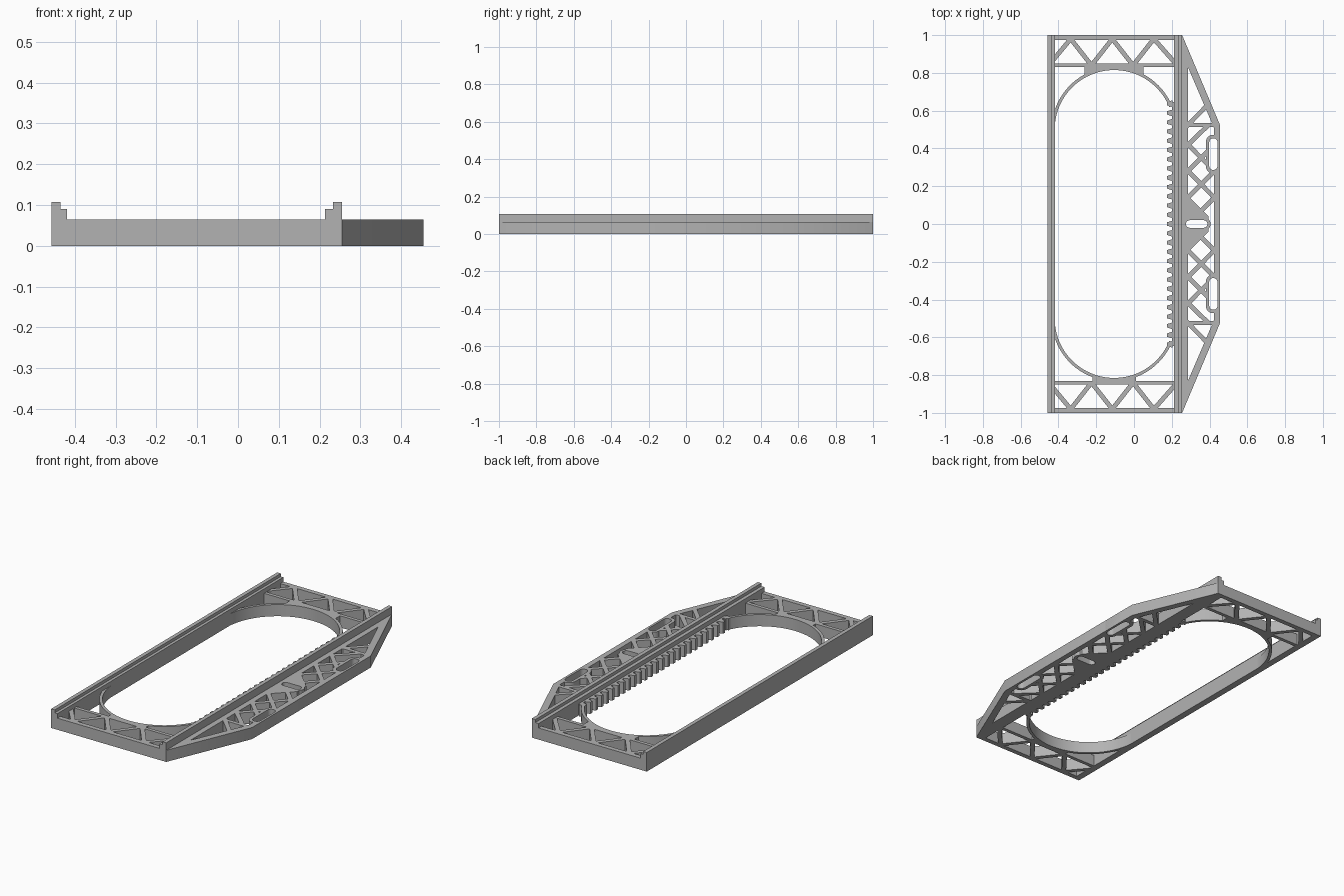
import bpy, bmesh
from math import cos, sin, pi, radians, hypot

cube = bpy.data.objects.get("Cube")
if cube:
    bpy.data.objects.remove(cube, do_unlink=True)

grey = bpy.data.materials.new("matte_grey")
grey.use_nodes = True
GREY = (0.45, 0.45, 0.45, 1)
grey.diffuse_color = GREY
grey.node_tree.nodes["Principled BSDF"].inputs["Base Color"].default_value = GREY

DECK = 0.065          # height of the flat frame
RAIL_IN, RAIL_OUT = 0.213, 0.255
RING_X, RING_Y, RING_R = -0.105, 0.5, 0.315


def finish(name, bm):
    bmesh.ops.recalc_face_normals(bm, faces=bm.faces)
    mesh = bpy.data.meshes.new(name)
    bm.to_mesh(mesh)
    bm.free()
    mesh.materials.append(grey)
    obj = bpy.data.objects.new(name, mesh)
    bpy.context.collection.objects.link(obj)
    return obj


def add_prism(bm, pts, z0=0, z1=DECK):
    face = bm.faces.new([bm.verts.new((x, y, z0)) for x, y in pts])
    ext = bmesh.ops.extrude_face_region(bm, geom=[face])
    verts = [v for v in ext["geom"] if isinstance(v, bmesh.types.BMVert)]
    bmesh.ops.translate(bm, verts=verts, vec=(0, 0, z1 - z0))


def prisms(name, outlines, z0=0, z1=DECK):
    bm = bmesh.new()
    for pts in outlines:
        add_prism(bm, pts, z0, z1)
    return finish(name, bm)


def rect(x0, x1, y0, y1):
    return [(x0, y0), (x1, y0), (x1, y1), (x0, y1)]


def flip(pts):
    return [(x, -y) for x, y in pts]


def strut(a, b, w=0.024):
    dx, dy = b[0] - a[0], b[1] - a[1]
    k = w / 2 / hypot(dx, dy)
    nx, ny = -dy * k, dx * k
    return [(a[0] + nx, a[1] + ny), (b[0] + nx, b[1] + ny),
            (b[0] - nx, b[1] - ny), (a[0] - nx, a[1] - ny)]


def arc(cx, cy, r, a0, a1, n=32):
    angles = [radians(a0 + (a1 - a0) * i / n) for i in range(n + 1)]
    return [(cx + r * cos(a), cy + r * sin(a)) for a in angles]


def slot(cx, cy, half, r, upright):
    # Stadium outline, lying along x or y
    if upright:
        return arc(cx, cy + half, r, 0, 180, 12) + arc(cx, cy - half, r, 180, 360, 12)
    return arc(cx + half, cy, r, -90, 90, 12) + arc(cx - half, cy, r, 90, 270, 12)


def cut(obj, cutter):
    mod = obj.modifiers.new("cut", "BOOLEAN")
    mod.operation, mod.solver, mod.object = "DIFFERENCE", "EXACT", cutter
    graph = bpy.context.evaluated_depsgraph_get()
    mesh = bpy.data.meshes.new_from_object(obj.evaluated_get(graph))
    obj.modifiers.clear()
    obj.data = mesh


# Stepped rails along both long sides
def rail(name, outer, inner, step):
    bm = bmesh.new()
    profile = [(outer, 0), (inner, 0), (inner, 0.09), (step, 0.09),
               (step, 0.107), (outer, 0.107)]
    face = bm.faces.new([bm.verts.new((x, -1, z)) for x, z in profile])
    ext = bmesh.ops.extrude_face_region(bm, geom=[face])
    verts = [v for v in ext["geom"] if isinstance(v, bmesh.types.BMVert)]
    bmesh.ops.translate(bm, verts=verts, vec=(0, 2, 0))
    return finish(name, bm)


rail("right_rail", -0.457, -0.419, -0.435)
rail("left_rail", RAIL_OUT, RAIL_IN, 0.233)

# Trussed ends and the rounded opening wall
zigzag = [(-0.435, 0.86), (-0.335, 0.98), (-0.225, 0.84), (-0.115, 0.98),
          (-0.005, 0.84), (0.105, 0.98), (0.22, 0.85)]
for label, side, fill in (("back", 1, 0.156), ("front", -1, 0.116)):
    def place(pts):
        return pts if side > 0 else flip(pts)

    prisms(label + "_end_beam", [place(rect(-0.43, 0.235, 0.973, 1))])
    prisms(label + "_inner_beam", [place(rect(-0.43, 0.235, 0.83, 0.85))])
    prisms(label + "_end_truss",
           [place(strut(a, b)) for a, b in zip(zigzag, zigzag[1:])])
    wall = (arc(RING_X, RING_Y, RING_R, 22, 180, 48)
            + arc(RING_X, RING_Y, RING_R + 0.016, 180, 22, 48))
    ring = prisms(label + "_opening_wall", [place(wall)])
    # Solid web between the round wall and the inner beam
    web = [(RING_X - fill, 0.835)]
    for i in range(17):
        dx = fill * (i / 8 - 1)
        web.append((RING_X + dx, RING_Y + (0.324 ** 2 - dx ** 2) ** 0.5))
    web.append((RING_X + fill, 0.835))
    prisms(label + "_opening_web", [place(web)])

# Gear rack on the inside of the left rail
pitch = 0.049
teeth = []
for i in range(-13, 14):
    y = i * pitch
    teeth.append([(0.204, y - 0.018), (0.175, y - 0.009),
                  (0.175, y + 0.009), (0.204, y + 0.018)])
prisms("rack_teeth", teeth)
prisms("rack_base", [rect(0.202, 0.22, -0.645, 0.645)])

# Tapered side frame with one large window
half_outline = [(0.25, 1), (RAIL_OUT, 1), (0.455, 0.525)]
side_frame = prisms("side_frame", [half_outline + flip(half_outline)[::-1]])
half_window = [(0.286, 0.83), (0.424, 0.508)]
window = prisms("window_cutter", [half_window + flip(half_window)[::-1]], -0.1, 0.2)
cut(side_frame, window)

# Lattice of crossed struts, mirrored front to back
L, R = 0.276, 0.435
half = [strut((L, 0.525), (0.44, 0.525), 0.022),
        strut((L, 0.515), (0.39, 0.63)),
        strut((L, 0.41), (0.395, 0.525))]
for y in (0.35, 0.21):
    half += [strut((L, y - 0.08), (R, y + 0.08)), strut((L, y + 0.08), (R, y - 0.08))]
half.append(strut((0.345, 0.06), (R, 0.15)))
lattice = [prisms("side_strut", [p]) for p in half + [flip(p) for p in half]]

# Solid web and raised collars around the mounting slots
web = [(0.28, 0.155), (0.395, 0.04), (0.395, -0.04), (0.28, -0.155)]
lattice.append(prisms("centre_web", [web]))
lattice.append(prisms("centre_slot_collar", [slot(0.332, 0, 0.036, 0.037, False)]))
for y in (0.37, -0.37):
    lattice.append(prisms("side_slot_collar", [slot(0.418, y, 0.065, 0.037, True)]))

# Open the slots through everything they cross
slots = prisms("slot_cutter", [slot(0.332, 0, 0.037, 0.02, False),
                               slot(0.42, 0.37, 0.062, 0.022, True),
                               slot(0.42, -0.37, 0.062, 0.022, True)], -0.1, 0.2)
for obj in [side_frame] + lattice:
    cut(obj, slots)
for helper in (window, slots):
    bpy.data.objects.remove(helper, do_unlink=True)

# Smooth the curved walls and keep hard edges crisp
bpy.ops.object.select_all(action="DESELECT")
for obj in bpy.context.scene.objects:
    if obj.type == "MESH":
        obj.select_set(True)
        bpy.context.view_layer.objects.active = obj
bpy.ops.object.shade_smooth_by_angle(angle=radians(25))
